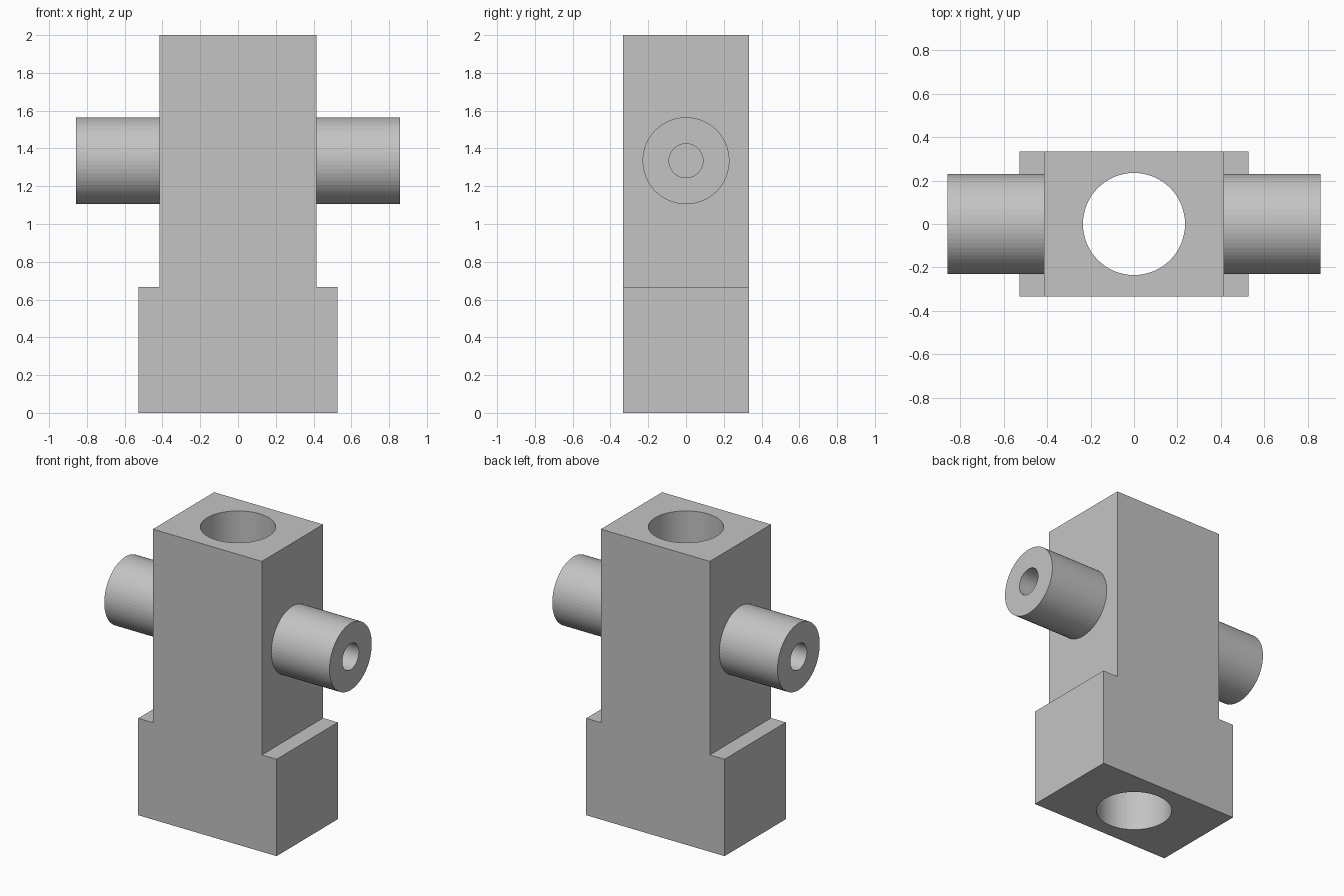
import bpy
import bmesh
from math import cos, sin, tau

cube = bpy.data.objects.get("Cube")
if cube:
    bpy.data.objects.remove(cube, do_unlink=True)

SIDES = 64
DEPTH = 0.333      # half thickness of the block
AXIS_Z = 1.335     # height of the side pins

grey = bpy.data.materials.new("plain grey")
grey.use_nodes = True
colour = (0.55, 0.55, 0.55, 1)
grey.diffuse_color = colour
grey.node_tree.nodes["Principled BSDF"].inputs["Base Color"].default_value = colour


def finish(bm, name):
    bmesh.ops.recalc_face_normals(bm, faces=bm.faces)
    mesh = bpy.data.meshes.new(name)
    bm.to_mesh(mesh)
    bm.free()
    mesh.materials.append(grey)
    obj = bpy.data.objects.new(name, mesh)
    bpy.context.collection.objects.link(obj)
    return obj


# Stepped block: half outline mirrored, then extruded front to back
half = [(0.527, 0), (0.527, 0.667), (0.415, 0.667), (0.415, 2)]
outline = half + [(-x, z) for x, z in reversed(half)]
bm = bmesh.new()
face = bm.faces.new([bm.verts.new((x, -DEPTH, z)) for x, z in outline])
extruded = bmesh.ops.extrude_face_region(bm, geom=[face])["geom"]
bmesh.ops.translate(bm, vec=(0, 2 * DEPTH, 0),
                    verts=[v for v in extruded if isinstance(v, bmesh.types.BMVert)])
block = finish(bm, "stepped_block")

# Vertical bore through the block
bm = bmesh.new()
bmesh.ops.create_cone(bm, cap_ends=True, segments=SIDES,
                      radius1=0.235, radius2=0.235, depth=3)
bmesh.ops.translate(bm, vec=(0, 0, 1), verts=bm.verts)
cutter = finish(bm, "bore_cutter")
cutter.hide_render = True
cutter.hide_viewport = True
cut = block.modifiers.new("bore", "BOOLEAN")
cut.operation = "DIFFERENCE"
cut.solver = "EXACT"
cut.object = cutter

# Apply the cut and remove the helper
bpy.context.view_layer.update()
result = bpy.data.meshes.new_from_object(
    block.evaluated_get(bpy.context.evaluated_depsgraph_get()))
block.modifiers.clear()
block.data = result
bpy.data.objects.remove(cutter, do_unlink=True)


# Hollow side pins; the block wall closes the inner end of each hole
def side_pin(name, side):
    section = [(0.405, 0.23), (0.858, 0.23), (0.858, 0.09), (0.415, 0.09)]
    bm = bmesh.new()
    rings = [[bm.verts.new((side * x, r * cos(tau * i / SIDES),
                            AXIS_Z + r * sin(tau * i / SIDES)))
              for i in range(SIDES)] for x, r in section]
    for k, ring in enumerate(rings):
        following = rings[(k + 1) % len(rings)]
        for i in range(SIDES):
            j = (i + 1) % SIDES
            bm.faces.new((ring[i], ring[j], following[j], following[i]))
    finish(bm, name)


side_pin("left_pin", 1)
side_pin("right_pin", -1)
